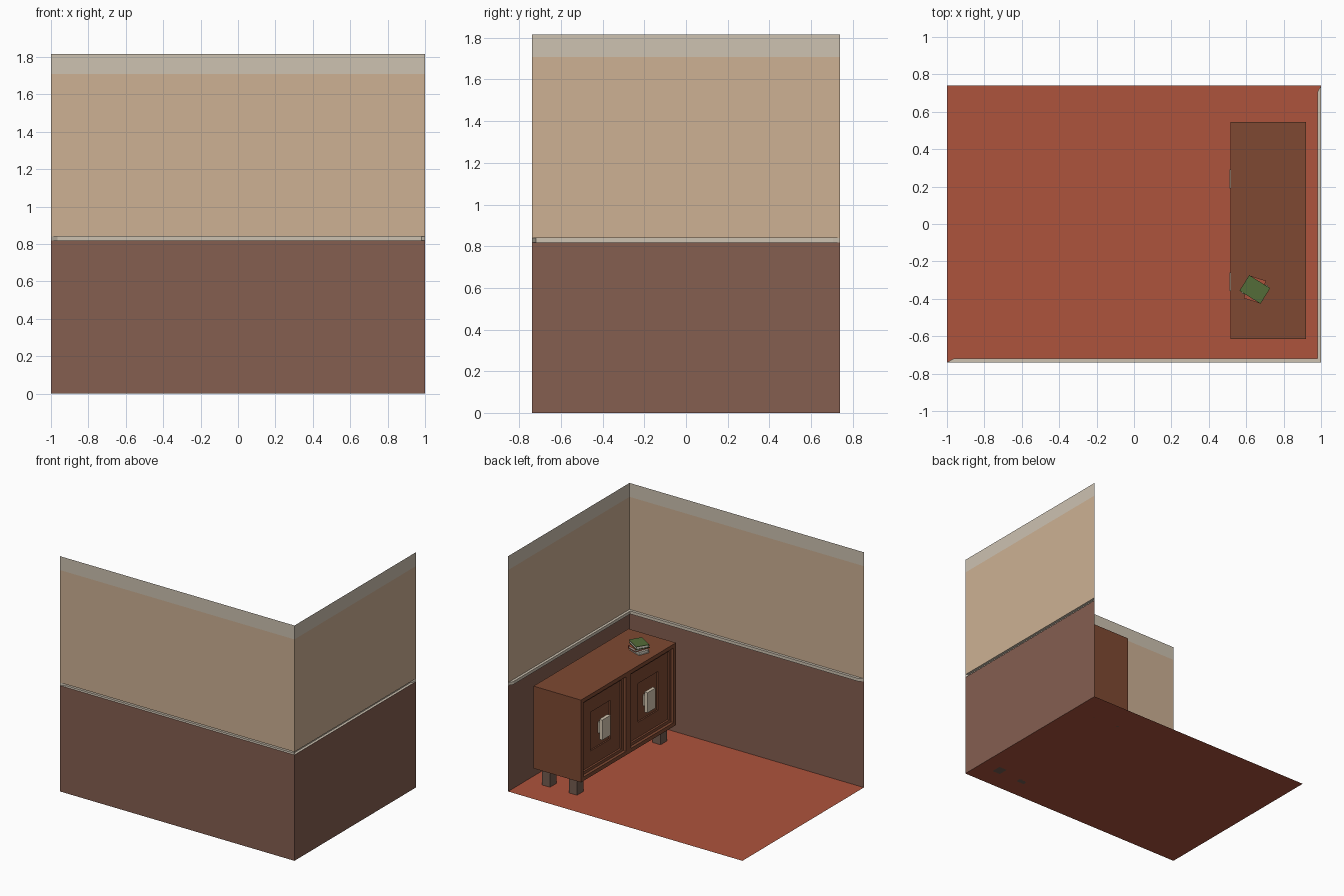
import bpy, bmesh, math
from mathutils import Matrix, Vector

if "Cube" in bpy.data.objects:
    bpy.data.objects.remove(bpy.data.objects["Cube"])


def mat(name, r, g, b):
    lin = [(c / 255 / 12.92) if c / 255 < 0.04045 else ((c / 255 + 0.055) / 1.055) ** 2.4 for c in (r, g, b)]
    m = bpy.data.materials.new(name)
    m.diffuse_color = (*lin, 1)
    m.use_nodes = True
    m.node_tree.nodes["Principled BSDF"].inputs["Base Color"].default_value = m.diffuse_color
    return m


TAN = mat("tan wall", 205, 177, 148)
BROWN = mat("brown wainscot", 133, 94, 80)
GREIGE = mat("pale trim", 205, 194, 177)
RED = mat("terracotta floor", 174, 83, 60)
WOOD = mat("cabinet wood", 126, 73, 50)
LEG = mat("leg grey brown", 116, 92, 80)
PLATE = mat("handle cream", 214, 200, 178)
GREEN = mat("book green", 84, 108, 56)
PAGES = mat("book pages", 218, 212, 198)


def finish(bm, name, *mats):
    me = bpy.data.meshes.new(name)
    bm.to_mesh(me)
    bm.free()
    for m in mats:
        me.materials.append(m)
    ob = bpy.data.objects.new(name, me)
    bpy.context.collection.objects.link(ob)
    return ob


def add_box(bm, lo, hi, index=0):
    lo, hi = Vector(lo), Vector(hi)
    mtx = Matrix.Translation((lo + hi) / 2) @ Matrix.Diagonal((*(hi - lo), 1))
    verts = bmesh.ops.create_cube(bm, size=1, matrix=mtx)["verts"]
    for f in {f for v in verts for f in v.link_faces}:
        f.material_index = index


def box(name, lo, hi, m):
    bm = bmesh.new()
    add_box(bm, lo, hi)
    return finish(bm, name, m)


# Floor sheet
bm = bmesh.new()
bmesh.ops.create_grid(bm, x_segments=1, y_segments=1, size=1, matrix=Matrix.Diagonal((1, 0.74, 1, 1)))
finish(bm, "floor", RED)

# Wall sheets: a vertical profile with the chair rail pushed into the room
ROWS = [(0, 0), (0.817, 0), (0.817, 1), (0.84, 1), (0.84, 0), (1.708, 0), (1.815, 0)]
ROW_MATS = [0, 1, 1, 1, 2, 1]
DEPTH, TAPER = 0.02, 0.035


def wall(name, u0, u1, in0, in1, place):
    bm = bmesh.new()
    left = [bm.verts.new(place(u0 + in0 * d, d * DEPTH, z)) for z, d in ROWS]
    right = [bm.verts.new(place(u1 - in1 * d, d * DEPTH, z)) for z, d in ROWS]
    for i, k in enumerate(ROW_MATS):
        bm.faces.new((left[i], right[i], right[i + 1], left[i + 1])).material_index = k
    for side in (left, right):  # rail ends
        bm.faces.new(side[1:5]).material_index = 1
    bmesh.ops.recalc_face_normals(bm, faces=bm.faces)
    finish(bm, name, BROWN, GREIGE, TAN)


wall("front_wall", -1, 1, TAPER, DEPTH, lambda u, d, z: (u, -0.74 + d, z))
wall("right_wall", -0.74, 0.74, DEPTH, TAPER, lambda u, d, z: (1 - d, u, z))

# Cabinet body with two stepped door recesses on the side facing -x
X0, X1, Y0, Y1, Z0, Z1 = 0.515, 0.92, -0.614, 0.545, 0.125, 0.76
YC = (Y0 + Y1) / 2
bm = bmesh.new()
add_box(bm, (X0, Y0, Z0), (X1, Y1, Z1))
bmesh.ops.bisect_plane(bm, geom=bm.verts[:] + bm.edges[:] + bm.faces[:], plane_co=(0, YC, 0), plane_no=(0, 1, 0))
bm.normal_update()
doors = [f for f in bm.faces if f.normal.x < -0.9]
for thick, depth in ((0.03, 0), (0.0005, -0.022), (0.022, 0), (0.0005, -0.015), (0.115, 0), (0.0005, -0.01)):
    bmesh.ops.inset_individual(bm, faces=doors, thickness=thick, depth=depth, use_even_offset=True)
    bm.normal_update()
finish(bm, "cabinet", WOOD)

# Door handle plates
for side, y in (("back", YC + 0.275), ("front", YC - 0.275)):
    box("handle_" + side, (X0 - 0.004, y - 0.05, 0.355), (X0 + 0.022, y + 0.05, 0.51), PLATE)
    box("handle_stem_" + side, (X0 + 0.02, y - 0.03, 0.39), (X0 + 0.05, y + 0.03, 0.475), PLATE)

# Cabinet legs
for xn, x in (("left", 0.57), ("right", 0.80)):
    for yn, y in (("front", Y0 + 0.03), ("back", Y1 - 0.11)):
        box(f"{yn}_{xn}_leg", (x, y, 0), (x + 0.07, y + 0.08, Z0), LEG)


# Stacked books: two covers, a spine and a page block
def book(name, z, length, width, h, angle, cover):
    bm = bmesh.new()
    l, w, t = length / 2, width / 2, 0.004
    add_box(bm, (-l, -w, 0), (l, w, t))
    add_box(bm, (-l, -w, h - t), (l, w, h))
    add_box(bm, (-l, -w, t), (l, -w + t, h - t))
    add_box(bm, (-l + 0.004, -w + t, t), (l - 0.004, w - 0.004, h - t), 1)
    ob = finish(bm, name, cover, PAGES)
    ob.location = (0.646, -0.35, z)
    ob.rotation_euler.z = math.radians(angle)


book("bottom_book", Z1, 0.12, 0.085, 0.025, -20, GREIGE)
book("middle_book", Z1 + 0.025, 0.125, 0.085, 0.022, 72, RED)
book("top_book", Z1 + 0.047, 0.132, 0.098, 0.024, -32, GREEN)
